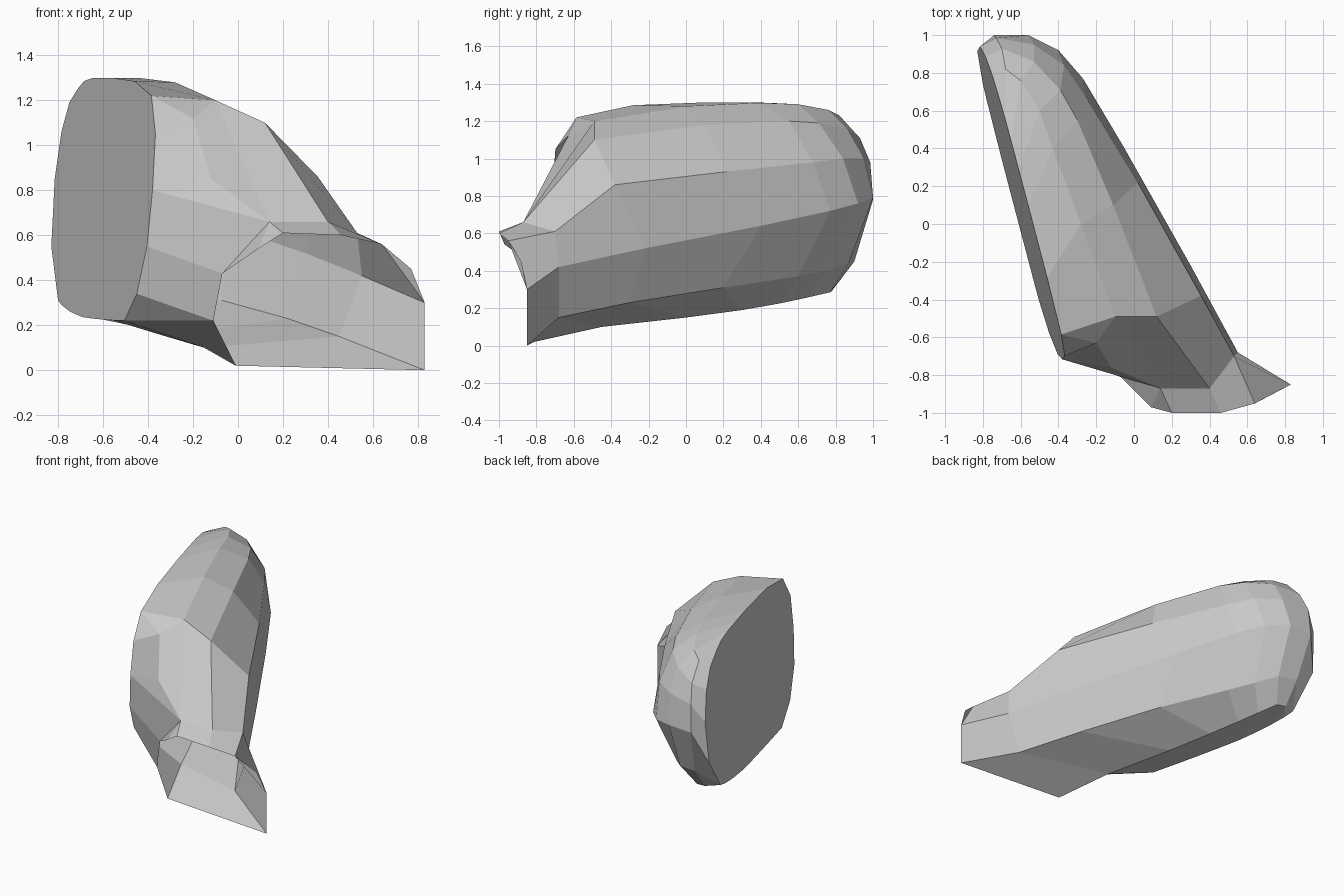
import bpy, bmesh
from mathutils import Vector

old = bpy.data.objects.get("Cube")
if old:
    bpy.data.objects.remove(old, do_unlink=True)

grey = bpy.data.materials.new("plain_grey")
grey.use_nodes = True
colour = (0.59, 0.59, 0.59, 1)
grey.diffuse_color = colour
grey.node_tree.nodes["Principled BSDF"].inputs["Base Color"].default_value = colour


def on_glass(x, z):
    """Point on the tilted plane of the flat mirror glass."""
    return (x, -2.366 - 3.777 * x + 0.268 * z, z)


def make_object(name, faces):
    """Build a flat-shaded mesh from faces given as point loops."""
    bm = bmesh.new()
    verts = {}
    for loop in faces:
        for point in loop:
            if point not in verts:
                verts[point] = bm.verts.new(point)
        bm.faces.new([verts[point] for point in loop])
    bmesh.ops.recalc_face_normals(bm, faces=bm.faces)
    mesh = bpy.data.meshes.new(name)
    bm.to_mesh(mesh)
    bm.free()
    mesh.materials.append(grey)
    obj = bpy.data.objects.new(name, mesh)
    bpy.context.collection.objects.link(obj)
    return obj


# Corners of the open mounting foot
foot_low_left = (-.11, -.79, .22)
foot_left = (-.07, -.81, .43)
foot_top_left = (.09, -.97, .54)
foot_top = (.2, -1, .61)
foot_top_right = (.64, -.95, .56)
foot_right = (.83, -.85, .3)
neck_left = (.14, -.87, .66)

# Rim of the glass: lower edge, front edge and upper edge
rim_low = [on_glass(*p) for p in
           [(-.505, .22), (-.555, .222), (-.6, .225), (-.65, .23),
            (-.69, .236), (-.725, .25), (-.75, .263), (-.768, .277)]]
rim_front = [on_glass(*p) for p in [(-.45, .34), (-.405, .55), (-.38, .8), (-.367, 1.05)]]
rim_top = [on_glass(*p) for p in
           [(-.385, 1.22), (-.46, 1.285), (-.56, 1.3), (-.61, 1.3),
            (-.65, 1.298), (-.685, 1.285), (-.71, 1.255)]]

# Lengthwise lines of the housing, each from the foot to the back of the rim
keel = [(-.01, -.81, .02), (-.15, -.45, .1), (-.32, 0, .15), (-.43, .3, .19),
        (-.51, .5, .225), (-.57, .64, .255), (-.63, .77, .285), (-.7, .78, .292),
        on_glass(-.782, .288)]
low_crease = [(.83, -.85, 0), (.45, -.68, .15), (.22, -.3, .23), (-.07, .2, .31),
              (-.34, .6, .37), (-.45, .75, .4), (-.56, .87, .44), (-.7, .9, .45),
              on_glass(-.8, .31)]
side_ridge = [foot_right, (.55, -.68, .42), (.3, -.22, .52), (-.05, .4, .64),
              (-.27, .77, .72), (-.4, .92, .76), (-.56, 1, .79), (-.74, 1, .78),
              on_glass(-.83, .55)]
high_crease = [foot_top_right, (.53, -.7, .61), (.355, -.38, .86), (.02, .22, .93),
               (-.26, .68, .98), (-.37, .84, 1), (-.53, .95, 1), (-.73, .985, .98),
               on_glass(-.815, .85)]
shoulder = [(.46, -1, .6), (.4, -.87, .66), (.12, -.49, 1.1), (-.11, .1, 1.18),
            (-.3, .55, 1.2), (-.39, .71, 1.19), (-.53, .86, 1.16), (-.7, .93, 1.11),
            on_glass(-.785, 1.06)]
crown = [foot_top, neck_left, (-.1, -.49, 1.2), (-.28, 0, 1.28),
         (-.43, .4, 1.298), (-.5, .6, 1.29), (-.6, .76, 1.26), (-.68, .82, 1.23),
         on_glass(-.75, 1.19)]

lines = [[foot_low_left] + rim_low, keel, low_crease, side_ridge,
         high_crease, shoulder, crown]
faces = []
for a, b in list(zip(lines, lines[1:])) + [(crown[2:], rim_top)]:
    for i in range(len(a) - 1):
        faces.append((a[i], a[i + 1], b[i + 1], b[i]))

# Front wall between the glass rim and the foot
wall_high = (-.2, -.63, 1.12)
wall_low = (-.12, -.76, .85)
r2, r3, r4, r5 = rim_front
faces += [
    (rim_low[0], r2, foot_low_left),
    (r2, r3, foot_left, foot_low_left),
    (r3, r4, neck_left, foot_left),
    (r4, wall_low, neck_left),
    (r4, r5, wall_high, wall_low),
    (r5, rim_top[0], wall_high),
    (rim_top[0], crown[2], wall_high),
    (wall_high, crown[2], neck_left, wall_low),
    (foot_left, foot_top_left, neck_left),
    (foot_top_left, foot_top, neck_left),
    (foot_right, (.77, -.88, .45), foot_top_right),
]
make_object("mirror_housing", faces)

# Flat glass panel
back_rim = [line[-1] for line in lines[1:]]
glass = make_object("mirror_glass", [rim_low + back_rim + rim_top[::-1] + rim_front[::-1]])
if glass.data.polygons[0].normal.dot(Vector((1, 0, 0))) > 0:
    glass.data.flip_normals()
